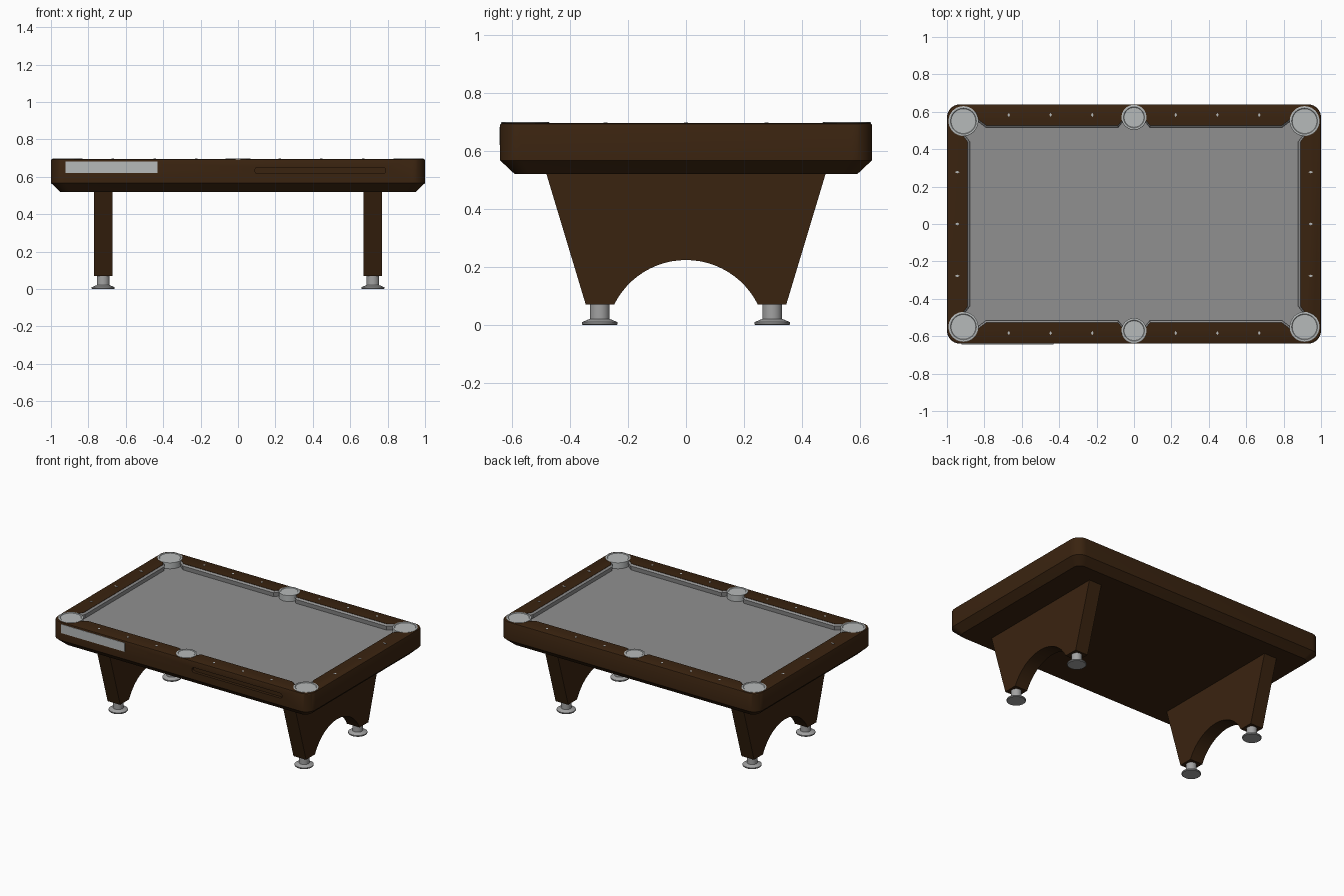
import bpy, bmesh, math

if "Cube" in bpy.data.objects:
    bpy.data.objects.remove(bpy.data.objects["Cube"])


def material(name, rgb):
    m = bpy.data.materials.new(name)
    m.diffuse_color = (*rgb, 1)
    m.use_nodes = True
    m.node_tree.nodes["Principled BSDF"].inputs["Base Color"].default_value = m.diffuse_color
    return m


WOOD = material("dark brown wood", (0.042, 0.017, 0.005))
CLOTH = material("grey cloth", (0.28, 0.28, 0.28))
METAL = material("light metal", (0.47, 0.49, 0.49))
STEEL = material("foot steel", (0.36, 0.36, 0.36))


def finish(name, bm, mat, smooth=True):
    bmesh.ops.recalc_face_normals(bm, faces=bm.faces)
    me = bpy.data.meshes.new(name)
    bm.to_mesh(me)
    bm.free()
    me.materials.append(mat)
    ob = bpy.data.objects.new(name, me)
    bpy.context.collection.objects.link(ob)
    if smooth:
        bpy.ops.object.select_all(action='DESELECT')
        ob.select_set(True)
        bpy.context.view_layer.objects.active = ob
        bpy.ops.object.shade_smooth_by_angle(angle=math.radians(30))
    return ob


def loft(name, rings, mat, caps=True, smooth=True):
    """Skin a list of equally long closed rings of 3D points."""
    bm = bmesh.new()
    vs = [[bm.verts.new(p) for p in r] for r in rings]
    n = len(rings[0])
    for a, b in zip(vs, vs[1:]):
        for i in range(n):
            j = (i + 1) % n
            bm.faces.new((a[i], a[j], b[j], b[i]))
    if caps:
        bm.faces.new(vs[0])
        bm.faces.new(vs[-1])
    return finish(name, bm, mat, smooth)


def lathe(name, profile, x, y, mat, n=40):
    return loft(name, [[(x + r * math.cos(2 * math.pi * i / n),
                         y + r * math.sin(2 * math.pi * i / n), z)
                        for i in range(n)] for r, z in profile], mat)


def rounded(hx, hy, r, n=10):
    pts = []
    for k, (sx, sy) in enumerate(((1, 1), (-1, 1), (-1, -1), (1, -1))):
        for i in range(n + 1):
            a = math.pi / 2 * (k + i / n)
            pts.append((sx * (hx - r) + r * math.cos(a), sy * (hy - r) + r * math.sin(a)))
    return pts


def at_z(pts, z):
    return [(x, y, z) for x, y in pts]


def opening(d=0.0):
    """Playfield outline with flared pocket mouths, inset by d."""
    q = [(.055, .565 - d), (.085, .527 - d), (.79, .527 - d), (.84, .565 - d),
         (.92 - d, .48), (.89 - d, .44)]
    flip = q[::-1]
    return (q + [(x, -y) for x, y in flip] + [(-x, -y) for x, y in q]
            + [(-x, y) for x, y in flip])


def cut(ob, cutter):
    cutter.hide_render = True
    cutter.hide_viewport = True
    cutter.display_type = 'WIRE'
    m = ob.modifiers.new("cut", 'BOOLEAN')
    m.operation = 'DIFFERENCE'
    m.solver = 'EXACT'
    m.object = cutter


# Table body with chamfered underside
body = loft("table_body", [at_z(rounded(1 - i, .64 - i, .07 - i * .4), z) for i, z in
                           ((.05, .52), (0, .567), (0, .689), (.002, .693), (.006, .695))], WOOD)
cut(body, loft("playfield_cutter", [at_z(opening(), .64), at_z(opening(), .75)], WOOD, smooth=False))
slot = [(.44 + x, z + .634) for x, z in rounded(.35, .017, .0165)]
cut(body, loft("slot_cutter", [[(x, y, z) for x, z in slot] for y in (-.70, -.62)], WOOD, smooth=False))

# Cloth bed and sloped cushions
loft("cloth_bed", [at_z(opening(), .635), at_z(opening(), .655)], CLOTH, smooth=False)
loft("cushions", [at_z(opening(-.001), .694), at_z(opening(.012), .684), at_z(opening(.008), .65)],
     CLOTH, caps=False, smooth=False)


# Pocket caps with raised rims
def pocket(name, x, y, r):
    lathe(name, [(r, .652), (r, .697), (r - .003, .699), (r - .011, .699),
                 (r - .014, .696)], x, y, METAL)


for sy in (-1, 1):
    pocket("middle_pocket", 0, sy * .57, .067)
    for sx in (-1, 1):
        pocket("corner_pocket", sx * .912, sy * .55, .08)


# Diamond sights on the rails
def sight(x, y, hx, hy):
    ring = [(x + hx, y), (x, y + hy), (x - hx, y), (x, y - hy)]
    loft("rail_sight", [at_z(ring, .692), at_z(ring, .697)], METAL, smooth=False)


for s in (-1, 1):
    for k in (-3, -2, -1, 1, 2, 3):
        sight(k * .223, s * .583, .007, .011)
    for k in (-1, 0, 1):
        sight(s * .945, k * .277, .013, .007)

# Front plate
loft("front_plate", [[(x, y, z) for x, z in ((-.922, .62), (-.43, .62), (-.43, .682), (-.922, .682))]
                     for y in (-.643, -.638)], METAL, smooth=False)

# Arched leg panels and levelling feet
R = .276
ZC = .224 - R
A = math.asin(.247 / R)
arch = [(R * math.sin(A - 2 * A * i / 24), ZC + R * math.cos(A - 2 * A * i / 24)) for i in range(25)]
panel = [(-.345, .07), (-.482, .525), (.482, .525), (.345, .07)] + arch
for sx in (-1, 1):
    leg = loft("leg_panel", [[(sx * .721 + dx, y, z) for y, z in panel] for dx in (-.049, .049)], WOOD)
    for sy in (-1, 1):
        lathe("levelling_foot", [(.058, 0), (.061, .003), (.061, .010), (.04, .019), (.034, .021),
                                 (.034, .075)], sx * .721, sy * .297, STEEL, 32)
